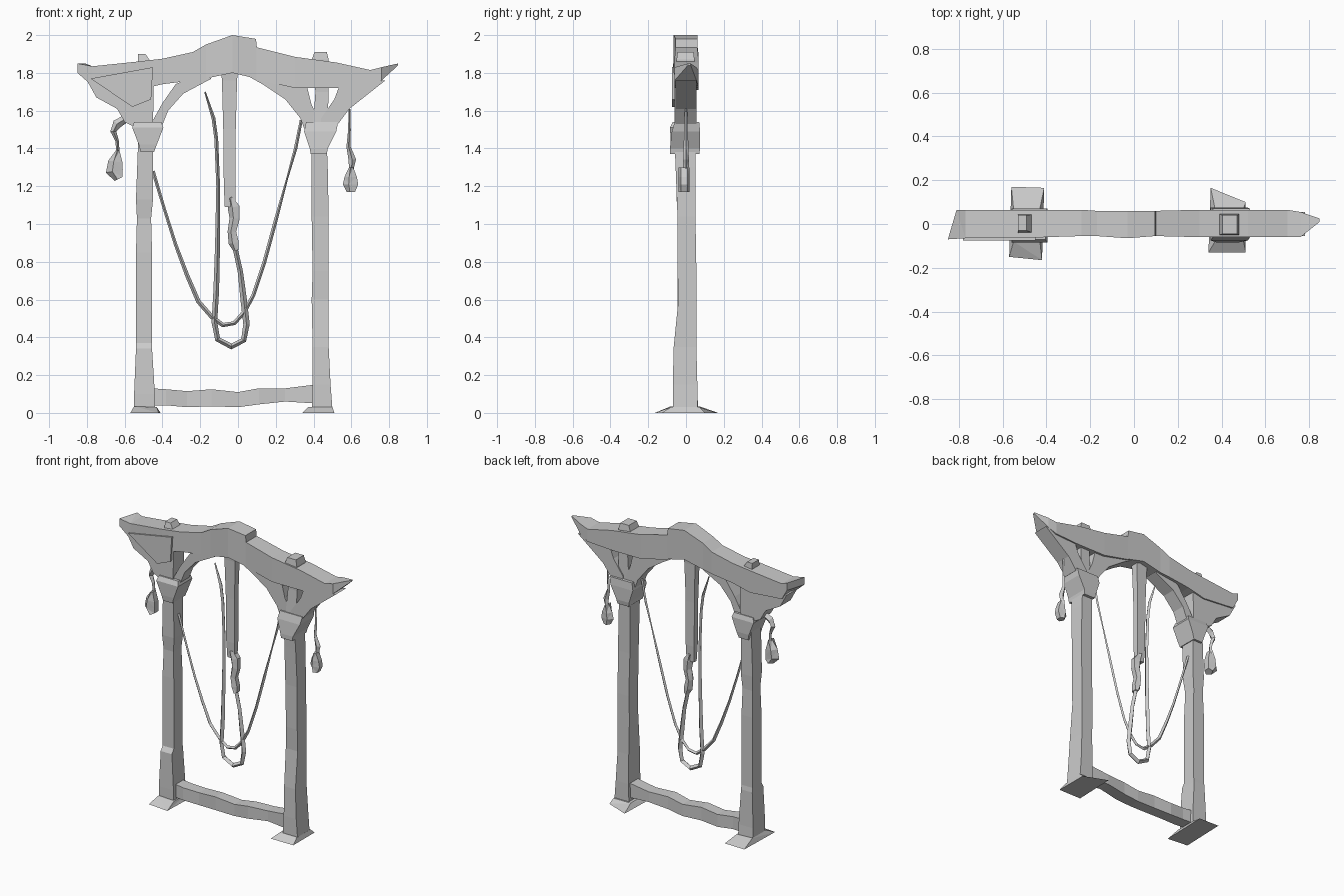
import bpy, bmesh
from math import cos, sin, pi
from mathutils import Vector


def make(name, verts, faces, tri=True):
    me = bpy.data.meshes.new(name)
    me.from_pydata([tuple(v) for v in verts], [], faces)
    bm = bmesh.new()
    bm.from_mesh(me)
    bmesh.ops.recalc_face_normals(bm, faces=bm.faces)
    if tri:
        bmesh.ops.triangulate(bm, faces=bm.faces)
    bm.to_mesh(me)
    bm.free()
    ob = bpy.data.objects.new(name, me)
    bpy.context.collection.objects.link(ob)
    return ob


def loft(name, rings):
    """Skin a list of equal-length rings and cap both ends."""
    n, m = len(rings[0]), len(rings)
    verts = [p for r in rings for p in r]
    faces = [(i*n + j, i*n + (j+1) % n, (i+1)*n + (j+1) % n, (i+1)*n + j)
             for i in range(m-1) for j in range(n)]
    faces += [tuple(range(n)), tuple(range((m-1)*n, m*n))]
    return make(name, verts, faces)


def upright(name, secs):
    """Timber along z from sections (z, x0, x1, y0, y1)."""
    return loft(name, [[(a, c, z), (b, c, z), (b, d, z), (a, d, z)]
                       for z, a, b, c, d in secs])


def lengthwise(name, secs):
    """Timber along x from sections (x, z0, z1, y0, y1)."""
    return loft(name, [[(x, c, a), (x, d, a), (x, d, b), (x, c, b)]
                       for x, a, b, c, d in secs])


def plank(name, outline, y0, y1):
    """Front outline (x, z) extruded through y."""
    return loft(name, [[(x, y, z) for x, z in outline] for y in (y0, y1)])


def rope(name, pts, ry, sides=4, y=0.0, closed_tip=False):
    """Angular tube through (x, z, half width) points in the xz plane."""
    ps = [Vector((x, y, z)) for x, z, _ in pts]
    rings = []
    for i, p in enumerate(ps):
        t = (ps[min(i+1, len(ps)-1)] - ps[max(i-1, 0)]).normalized()
        side = Vector((t.z, 0, -t.x))
        r = pts[i][2]
        k = min(1.0, r/0.012) * ry
        rings.append([p + side*r*cos(2*pi*j/sides) + Vector((0, k*sin(2*pi*j/sides), 0))
                      for j in range(sides)])
    return loft(name, rings)


# foot plates
make("left_foot", [(-.57, -.15, 0), (-.42, -.165, 0), (-.41, .165, 0), (-.56, .17, 0),
                   (-.55, -.08, .035), (-.43, -.08, .03), (-.43, .07, .03), (-.55, .07, .035)],
     [(0, 1, 2, 3), (4, 5, 6, 7), (0, 1, 5, 4), (1, 2, 6, 5), (2, 3, 7, 6), (3, 0, 4, 7)])
make("right_foot", [(.34, -.13, 0), (.51, -.13, 0), (.51, .10, 0), (.35, .165, 0),
                    (.37, -.08, .03), (.50, -.08, .03), (.50, .07, .03), (.37, .07, .03)],
     [(0, 1, 2, 3), (4, 5, 6, 7), (0, 1, 5, 4), (1, 2, 6, 5), (2, 3, 7, 6), (3, 0, 4, 7)])

# posts, rising through the beam as pegs
upright("left_post", [(.02, -.55, -.44, -.07, .065), (.10, -.55, -.44, -.07, .06),
                      (.34, -.54, -.455, -.065, .055), (.37, -.54, -.455, -.045, .05),
                      (.85, -.54, -.455, -.045, .05), (1.03, -.535, -.46, -.04, .045),
                      (1.13, -.54, -.45, -.05, .05), (1.40, -.53, -.45, -.055, .05),
                      (1.60, -.53, -.45, -.05, .05), (1.84, -.53, -.45, -.045, .045),
                      (1.90, -.53, -.49, -.03, .04)])
upright("right_post", [(.02, .39, .50, -.07, .06), (.15, .395, .49, -.07, .06),
                       (.35, .395, .48, -.065, .055), (.60, .39, .48, -.04, .055),
                       (.75, .395, .48, -.045, .055), (1.04, .39, .48, -.045, .05),
                       (1.30, .39, .475, -.055, .05), (1.42, .39, .47, -.06, .05),
                       (1.70, .41, .48, -.045, .045), (1.87, .39, .48, -.05, .045),
                       (1.91, .405, .47, -.045, .04)])

# flared capitals
upright("left_capital", [(1.38, -.515, -.445, -.075, .065), (1.42, -.525, -.43, -.08, .07),
                         (1.51, -.56, -.395, -.085, .07), (1.54, -.55, -.405, -.07, .06)])
upright("right_capital", [(1.37, .385, .47, -.085, .07), (1.40, .38, .475, -.085, .075),
                          (1.49, .35, .52, -.075, .075), (1.54, .36, .53, -.06, .07)])

# top beam with ridge and pointed ends
beam = lengthwise("top_beam", [
    (-.83, 1.80, 1.85, -.07, .065), (-.77, 1.73, 1.835, -.065, .065),
    (-.53, 1.71, 1.86, -.065, .065), (-.40, 1.74, 1.875, -.06, .065),
    (-.24, 1.76, 1.91, -.055, .065), (-.17, 1.77, 1.95, -.055, .06),
    (-.03, 1.80, 2.00, -.065, .06), (.095, 1.77, 1.98, -.055, .06),
    (.10, 1.765, 1.935, -.055, .06), (.30, 1.72, 1.885, -.06, .065),
    (.52, 1.72, 1.855, -.06, .065), (.70, 1.73, 1.815, -.06, .065),
    (.76, 1.76, 1.83, -.06, .055), (.848, 1.84, 1.85, .01, .025)])
for v in beam.data.vertices:          # skewed left end
    if v.co.x < -.82:
        v.co.x += -.02 if v.co.y < 0 else .02

# outer brackets under the beam ends
plank("left_bracket", [(-.80, 1.76), (-.75, 1.67), (-.64, 1.61), (-.60, 1.54), (-.54, 1.51),
                       (-.45, 1.53), (-.445, 1.78)], -.06, .055)
plank("left_bracket_facing", [(-.78, 1.77), (-.56, 1.62), (-.46, 1.66), (-.45, 1.83)], -.075, .05)
plank("right_bracket", [(.44, 1.50), (.53, 1.53), (.59, 1.61), (.78, 1.76),
                        (.54, 1.74), (.51, 1.66), (.44, 1.56)], -.055, .055)

# curved inner braces
plank("left_brace", [(-.46, 1.49), (-.41, 1.50), (-.37, 1.60), (-.29, 1.69), (-.14, 1.77),
                     (-.20, 1.80), (-.33, 1.74), (-.40, 1.64), (-.45, 1.55)], -.05, .045)
plank("right_brace", [(.42, 1.46), (.36, 1.48), (.33, 1.56), (.25, 1.66), (.13, 1.74), (.04, 1.79),
                      (.18, 1.82), (.36, 1.75), (.39, 1.63), (.42, 1.57)], -.05, .05)

# bottom rail
lengthwise("bottom_rail", [(-.46, .04, .13, -.04, .04), (-.38, .04, .125, -.05, .035),
                           (-.27, .03, .115, -.035, .045), (-.14, .035, .125, -.045, .035),
                           (0, .03, .11, -.04, .04), (.11, .045, .13, -.05, .035),
                           (.25, .06, .13, -.035, .045), (.41, .05, .15, -.045, .04)])

# hanging centre bar with knot
upright("centre_bar", [(1.09, -.07, -.015, -.015, .015), (1.20, -.075, -.012, -.02, .02),
                       (1.50, -.078, -.012, -.02, .02), (1.76, -.085, -.005, -.025, .025),
                       (1.82, -.09, 0, -.03, .03)])
rope("knot", [(-.04, 1.14, .012), (-.02, 1.09, .035), (-.015, 1.03, .03), (-.03, .96, .025),
              (-.02, .90, .03), (-.01, .86, .015)], .028, 5)

# long loop hanging from the beam
rope("hanging_loop", [(-.175, 1.70, .004), (-.13, 1.56, .01), (-.115, 1.45, .01),
                      (-.105, 1.20, .01), (-.108, .90, .013), (-.115, .65, .015),
                      (-.125, .48, .015), (-.108, .39, .015), (-.035, .352, .016),
                      (.03, .385, .015), (.045, .47, .017), (.03, .60, .017),
                      (.012, .75, .014), (-.015, .87, .013)], .018)

# rope swag slung between the posts
rope("rope_swag", [(-.45, 1.28, .009), (-.39, 1.08, .008), (-.33, .89, .009), (-.27, .73, .011),
                   (-.21, .59, .012), (-.14, .51, .012), (-.08, .465, .012), (-.02, .475, .011),
                   (.03, .53, .012), (.08, .62, .010), (.14, .80, .010), (.20, 1.02, .010),
                   (.26, 1.24, .005), (.305, 1.40, .009), (.335, 1.55, .008)], .012)

# hanging charms at either side
rope("left_charm_cord", [(-.59, 1.56, .02), (-.64, 1.53, .025), (-.66, 1.49, .016),
                         (-.64, 1.44, .009), (-.635, 1.37, .009)], .02)
rope("left_charm", [(-.635, 1.39, .010), (-.645, 1.33, .042), (-.65, 1.28, .05),
                    (-.63, 1.24, .026)], .035, 5, -.01)
rope("right_charm_cord", [(.59, 1.61, .005), (.59, 1.50, .007), (.585, 1.41, .011),
                          (.605, 1.34, .02), (.60, 1.29, .012)], .015)
rope("right_charm", [(.60, 1.30, .012), (.60, 1.25, .036), (.60, 1.21, .045),
                     (.60, 1.17, .024)], .03, 5, -.01)
